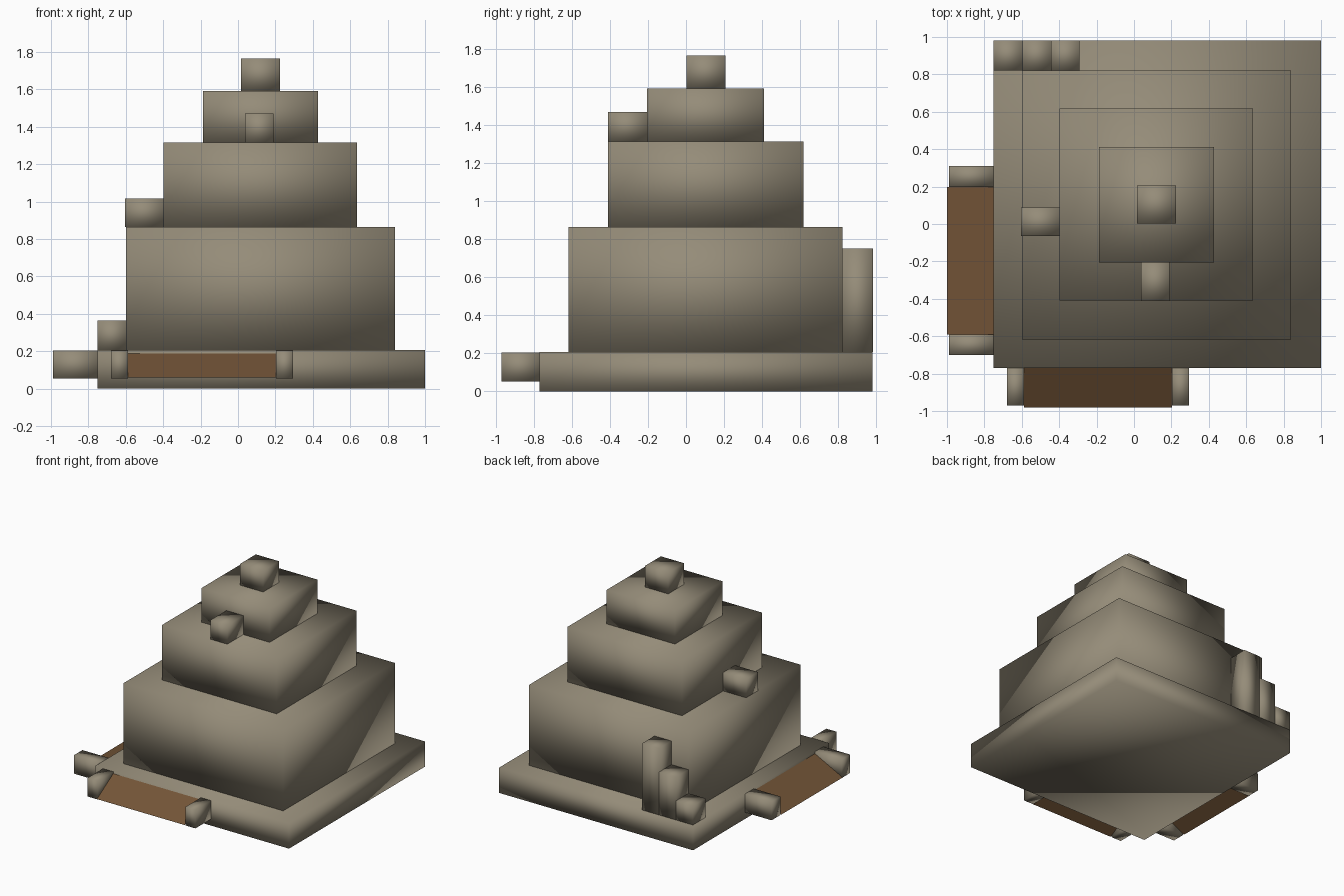
import bpy

if "Cube" in bpy.data.objects:
    bpy.data.objects.remove(bpy.data.objects["Cube"])


def material(name, rgb):
    m = bpy.data.materials.new(name)
    m.diffuse_color = (*rgb, 1.0)
    m.use_nodes = True
    m.node_tree.nodes["Principled BSDF"].inputs["Base Color"].default_value = m.diffuse_color
    return m


STONE = material("weathered_stone", (0.30, 0.262, 0.19))
WOOD = material("brown_wood", (0.17, 0.089, 0.038))


def mesh_object(name, verts, faces, mat, smooth):
    me = bpy.data.meshes.new(name)
    me.from_pydata(verts, [], faces)
    me.materials.append(mat)
    for p in me.polygons:
        p.use_smooth = smooth
    ob = bpy.data.objects.new(name, me)
    bpy.context.collection.objects.link(ob)
    return ob


def block(name, x, y, z):
    """Softly shaded stone box from min/max pairs."""
    verts = [(a, b, c) for a in x for b in y for c in z]
    faces = [(0, 1, 3, 2), (4, 6, 7, 5), (0, 4, 5, 1),
             (2, 3, 7, 6), (0, 2, 6, 4), (1, 5, 7, 3)]
    return mesh_object(name, verts, faces, STONE, True)


# Stacked square tiers
block("base_slab", (-0.75, 1.0), (-0.77, 0.98), (0, 0.207))
block("lower_tier", (-0.60, 0.84), (-0.617, 0.822), (0.207, 0.865))
block("middle_tier", (-0.397, 0.636), (-0.41, 0.618), (0.865, 1.315))
block("upper_tier", (-0.188, 0.429), (-0.205, 0.411), (1.315, 1.592))
block("top_block", (0.016, 0.225), (0.003, 0.207), (1.592, 1.765))

# Single steps against the tiers
block("front_step", (0.038, 0.191), (-0.411, -0.205), (1.315, 1.47))
block("left_step", (-0.605, -0.397), (-0.065, 0.088), (0.865, 1.016))

# Staircase at the back left
for i, top in enumerate((0.363, 0.557, 0.75)):
    x0 = -0.75 + i * 0.153
    block(f"stair_{i + 1}", (x0, x0 + 0.153), (0.82, 0.982), (0.207, top))

# Front ramp between two kerbs
for side, x in (("left", (-0.68, -0.587)), ("right", (0.204, 0.295))):
    block(f"front_kerb_{side}", x, (-0.97, -0.77), (0.053, 0.204))
mesh_object("front_ramp", [(-0.587, -0.98, 0.06), (0.204, -0.98, 0.06),
                           (0.204, -0.77, 0.188), (-0.587, -0.77, 0.188)],
            [(0, 1, 2, 3)], WOOD, False)

# Left ramp between two kerbs
for side, y in (("front", (-0.70, -0.592)), ("back", (0.197, 0.31))):
    block(f"left_kerb_{side}", (-0.99, -0.75), y, (0.053, 0.204))
mesh_object("left_ramp", [(-1.0, 0.197, 0.06), (-1.0, -0.592, 0.06),
                          (-0.75, -0.592, 0.188), (-0.75, 0.197, 0.188)],
            [(0, 1, 2, 3)], WOOD, False)
